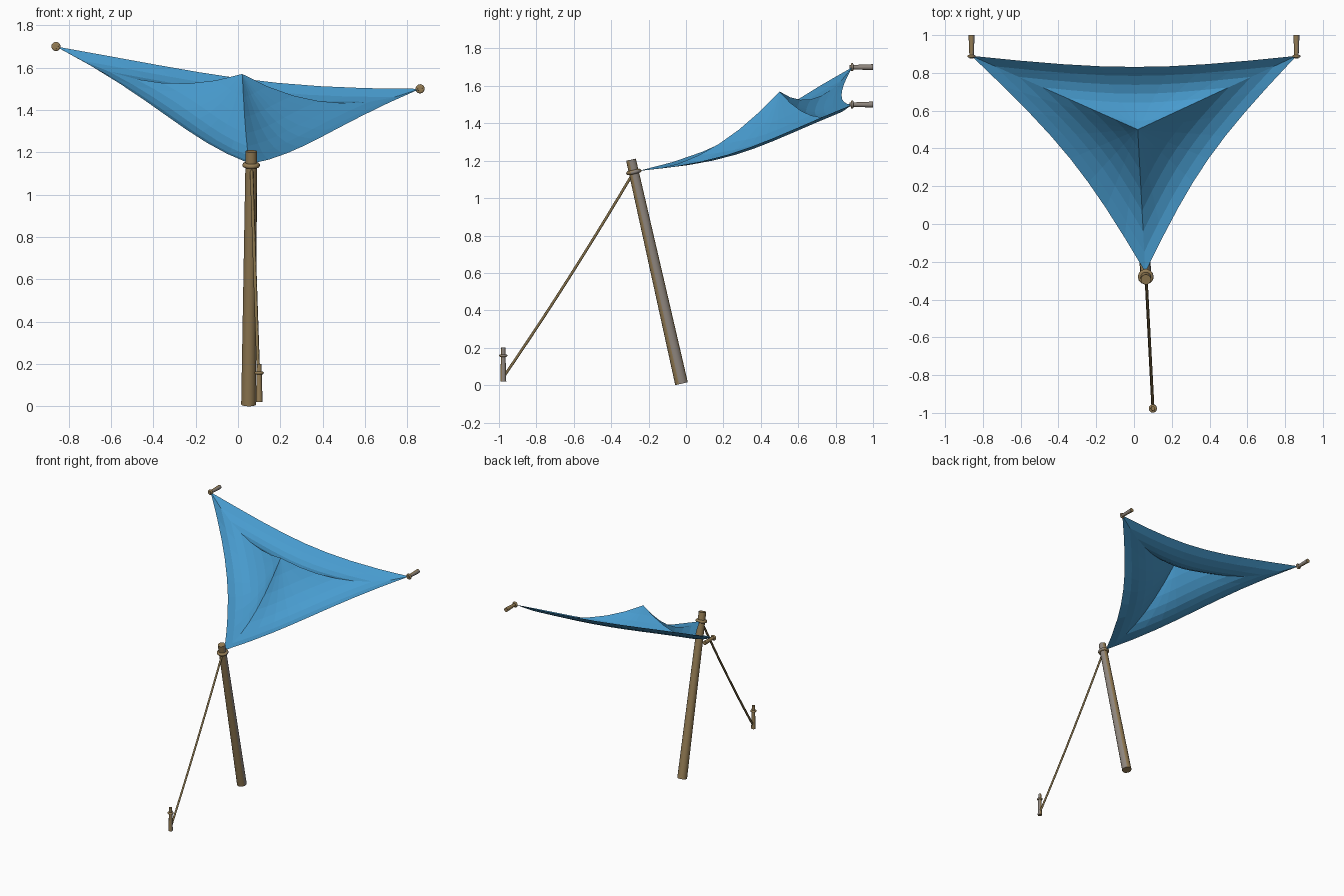
import bpy, bmesh, math
from mathutils import Vector

if "Cube" in bpy.data.objects:
    bpy.data.objects.remove(bpy.data.objects["Cube"])


def material(name, rgb):
    m = bpy.data.materials.new(name)
    m.use_nodes = True
    m.diffuse_color = (*rgb, 1)
    bsdf = next(n for n in m.node_tree.nodes if n.type == 'BSDF_PRINCIPLED')
    bsdf.inputs["Base Color"].default_value = (*rgb, 1)
    return m


BLUE = material("sail_blue", (0.065, 0.33, 0.62))
BROWN = material("wood_brown", (0.30, 0.205, 0.09))
GREY = material("weathered_grey", (0.27, 0.235, 0.205))
ROPE = material("rope_brown", (0.22, 0.155, 0.065))
WEATHER_DIR = Vector((math.cos(0.26), math.sin(0.26), 0))


def finish(name, bm, mats, smooth=True):
    """Turn a bmesh into an object; the weathered side gets the second material."""
    mesh = bpy.data.meshes.new(name)
    bm.normal_update()
    for f in bm.faces:
        f.smooth = smooth
        f.material_index = int(len(mats) > 1 and f.normal.dot(WEATHER_DIR) > 0.64)
    bm.to_mesh(mesh)
    bm.free()
    for m in mats:
        mesh.materials.append(m)
    ob = bpy.data.objects.new(name, mesh)
    bpy.context.collection.objects.link(ob)
    if smooth:
        bpy.ops.object.select_all(action='DESELECT')
        ob.select_set(True)
        bpy.context.view_layer.objects.active = ob
        bpy.ops.object.shade_smooth_by_angle(angle=math.radians(40))
    return ob


def turned(name, start, end, profile, sides=14):
    """Lathe (distance along axis, radius) points around the axis start-end."""
    start, end = Vector(start), Vector(end)
    rot = (end - start).to_track_quat('Z', 'Y')
    bm = bmesh.new()
    rings = []
    for d, r in profile:
        rings.append([bm.verts.new(start + rot @ Vector((
            r * math.cos(math.tau * k / sides), r * math.sin(math.tau * k / sides), d)))
            for k in range(sides)])
    for a, b in zip(rings, rings[1:]):
        for k in range(sides):
            n = (k + 1) % sides
            bm.faces.new((a[k], a[n], b[n], b[k]))
    bm.faces.new(rings[0][::-1])
    bm.faces.new(rings[-1])
    return finish(name, bm, [BROWN, GREY])


def collar(d, r, minor):
    """Rounded ring profile of outer radius r + minor around distance d."""
    return [(d + minor * math.sin(a), r + minor * math.cos(a))
            for a in (math.radians(x) for x in range(-90, 91, 30))]


# Leaning pole with its collar
base, top = Vector((0.05, -0.024, 0.008)), Vector((0.063, -0.294, 1.205))
height = (top - base).length
turned("pole", base, top, [(0, 0.035), (height, 0.027)])
turned("pole_collar", base, top, collar(height - 0.067, 0.031, 0.011))

# Ground stake and the two wall pegs
anchors = {
    "ground_stake": ((0.1, -0.977, 0.02), (0.1, -0.977, 0.2), 0.138),
    "right_wall_peg": ((-0.86, 1, 1.7), (-0.86, 0.875, 1.7), 0.112),
    "left_wall_peg": ((0.86, 1, 1.5), (0.86, 0.875, 1.5), 0.112),
}
for name, (a, b, ring) in anchors.items():
    length = (Vector(b) - Vector(a)).length
    turned(name, a, b, [(0, 0.016), (length, 0.011)], 12)
    turned(name + "_collar", a, b, collar(ring, 0.015, 0.007), 12)

# Guy rope, sagging slightly
curve = bpy.data.curves.new("guy_rope", 'CURVE')
curve.dimensions = '3D'
curve.bevel_depth = 0.008
curve.bevel_resolution = 1
spline = curve.splines.new('POLY')
steps = 10
spline.points.add(steps)
hi, lo = Vector((0.064, -0.285, 1.13)), Vector((0.1, -0.968, 0.055))
for i, p in enumerate(spline.points):
    t = i / steps
    q = hi.lerp(lo, t)
    p.co = (q.x, q.y, q.z - 0.08 * t * (1 - t), 1)
curve.materials.append(ROPE)
bpy.context.collection.objects.link(bpy.data.objects.new("guy_rope", curve))

# Sail: three sagging panels rising to one peak
peak = Vector((0.02, 0.5, 1.57))
corners = [Vector(c) for c in ((-0.86, 0.89, 1.7), (0.06, -0.255, 1.145), (0.86, 0.89, 1.5))]
SEG, RINGS = 8, 7


def hem(a, b, s):
    bow = 4 * s * (1 - s)
    p = a.lerp(b, s)
    q = p.lerp(peak, 0.15 * bow)
    return Vector((q.x, q.y, p.z - 0.05 * bow))


outline = [hem(corners[i], corners[(i + 1) % 3], k / SEG) for i in range(3) for k in range(SEG)]
bm = bmesh.new()
center = bm.verts.new(peak)
rings = []
for j in range(1, RINGS + 1):
    t = j / RINGS
    drop = Vector((0, 0, 0.4 * t * (1 - t)))
    rings.append([bm.verts.new(peak.lerp(p, t) - drop) for p in outline])
count = len(outline)
for k in range(count):
    n = (k + 1) % count
    bm.faces.new((center, rings[0][k], rings[0][n]))
    for a, b in zip(rings, rings[1:]):
        bm.faces.new((a[k], b[k], b[n], a[n]))
finish("sail", bm, [BLUE], smooth=False)
